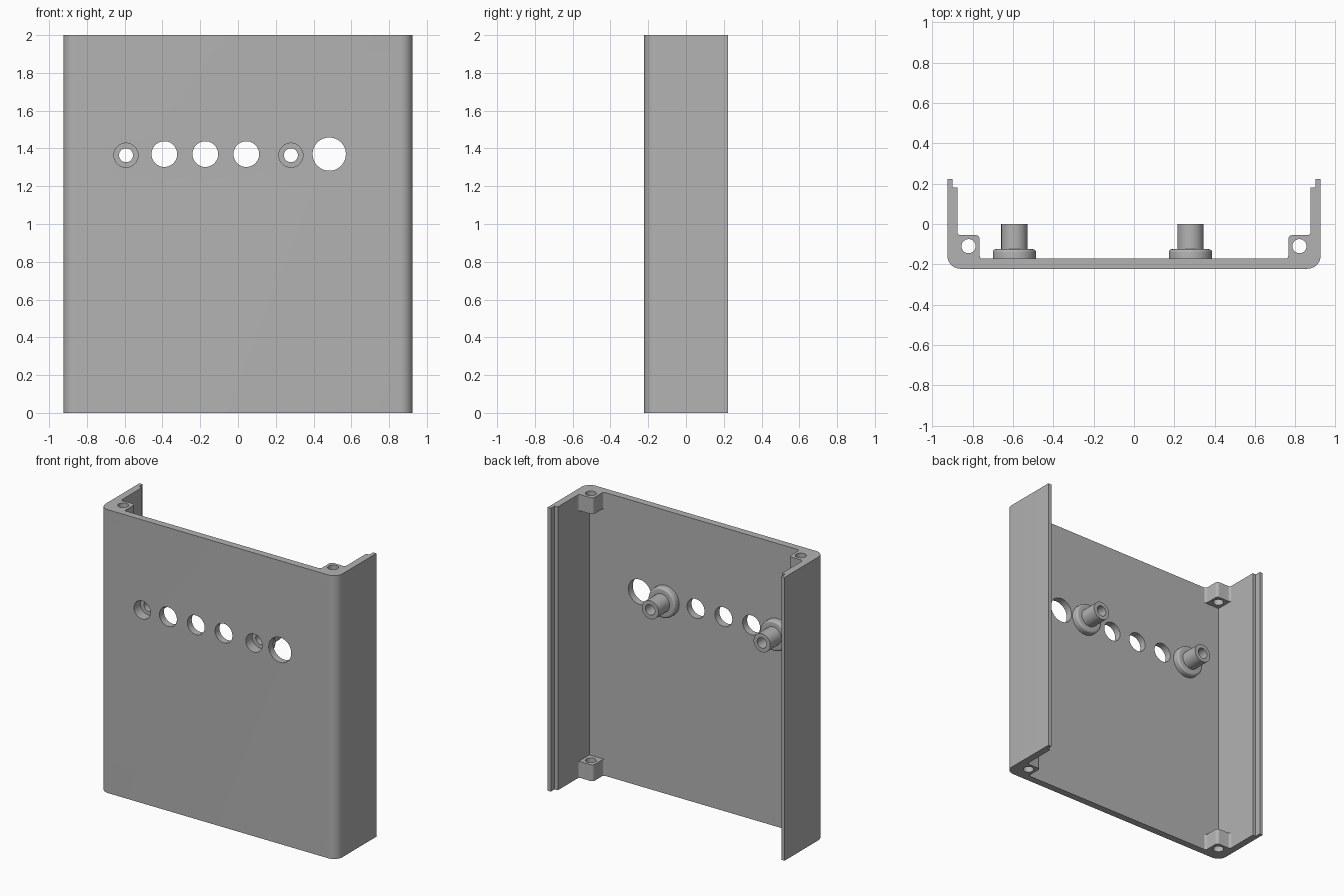
import bpy, bmesh, math
from mathutils import Vector, Matrix

cube = bpy.data.objects.get("Cube")
if cube:
    bpy.data.objects.remove(cube, do_unlink=True)

grey = bpy.data.materials.new("plain_grey")
grey.use_nodes = True
grey.diffuse_color = (0.45, 0.45, 0.45, 1)
grey.node_tree.nodes["Principled BSDF"].inputs["Base Color"].default_value = grey.diffuse_color

HEIGHT = 2.0
FLOOR = -0.172          # inner surface of the front panel
WALL = 0.875            # inner surface of the side walls
BLOCK = 0.115           # height of a corner block


def arc(cx, cy, r, start, end, steps=8):
    return [(cx + r * math.cos(math.radians(start + (end - start) * i / steps)),
             cy + r * math.sin(math.radians(start + (end - start) * i / steps)))
            for i in range(steps + 1)]


def finish(name, bm):
    bmesh.ops.recalc_face_normals(bm, faces=bm.faces)
    mesh = bpy.data.meshes.new(name)
    bm.to_mesh(mesh)
    bm.free()
    mesh.materials.append(grey)
    obj = bpy.data.objects.new(name, mesh)
    bpy.context.collection.objects.link(obj)
    return obj


def extrude(name, outline, z0, z1):
    bm = bmesh.new()
    face = bm.faces.new([bm.verts.new((x, y, z0)) for x, y in outline])
    new = bmesh.ops.extrude_face_region(bm, geom=[face])["geom"]
    bmesh.ops.translate(bm, vec=(0, 0, z1 - z0),
                        verts=[v for v in new if isinstance(v, bmesh.types.BMVert)])
    return finish(name, bm)


def cylinder(name, centre, radius, depth, along_y=False):
    bm = bmesh.new()
    turn = Matrix.Rotation(math.pi / 2, 4, "X") if along_y else Matrix()
    bmesh.ops.create_cone(bm, cap_ends=True, segments=48, radius1=radius, radius2=radius,
                          depth=depth, matrix=Matrix.Translation(centre) @ turn)
    return finish(name, bm)


def cut(obj, cutter):
    mod = obj.modifiers.new("hole", "BOOLEAN")
    mod.operation = "DIFFERENCE"
    mod.solver = "EXACT"
    mod.object = cutter
    bpy.context.view_layer.objects.active = obj
    bpy.ops.object.modifier_apply(modifier=mod.name)
    bpy.data.objects.remove(cutter, do_unlink=True)


def lathe_y(name, profile, centre):
    # profile holds (radius, y) points of a closed ring section
    bm = bmesh.new()
    verts = [bm.verts.new((r, y, 0)) for r, y in profile]
    edges = [bm.edges.new((a, b)) for a, b in zip(verts, verts[1:] + verts[:1])]
    bmesh.ops.spin(bm, geom=verts + edges, cent=(0, 0, 0), axis=(0, 1, 0),
                   angle=math.tau, steps=48)
    bmesh.ops.remove_doubles(bm, verts=bm.verts, dist=1e-4)
    bmesh.ops.translate(bm, vec=centre, verts=bm.verts)
    return finish(name, bm)


parts = []

# Channel-shaped shell with rounded front corners and thin stepped lips
right_half = arc(0.86, -0.157, 0.065, -90, 0) + [
    (0.925, 0.222), (0.9, 0.222), (0.9, 0.18), (WALL, 0.18), (WALL, FLOOR)]
left_half = [(-x, y) for x, y in reversed(right_half)]
shell = extrude("shell", right_half + left_half, 0, HEIGHT)
parts.append(shell)

# Row of openings through the front panel
openings = [(-0.39, 1.37, 0.068), (-0.173, 1.37, 0.068), (0.044, 1.37, 0.068),
            (0.483, 1.37, 0.088), (-0.593, 1.364, 0.064), (0.28, 1.364, 0.064)]
for x, z, r in openings:
    cut(shell, cylinder("opening_cutter", Vector((x, -0.2, z)), r, 0.2, True))

# Screw bosses: flange, tube and recess for the screw head
boss = ([(0.064, FLOOR), (0.107, FLOOR)] + arc(0.092, -0.14, 0.015, 0, 90, 5)
        + [(0.065, -0.125), (0.065, 0), (0.037, 0), (0.037, -0.15), (0.064, -0.15)])
for name, x in (("right_boss", -0.593), ("left_boss", 0.28)):
    parts.append(lathe_y(name, boss, (x, 0, 1.364)))

# Drilled corner blocks with rounded edge and filleted feet
block = ([(WALL, FLOOR)] + arc(0.75, FLOOR + 0.015, 0.015, -90, 0, 4)
         + arc(0.785, -0.075, 0.02, 180, 90, 5)
         + arc(0.86, -0.04, 0.015, -90, 0, 4))
for side, s in (("left", 1), ("right", -1)):
    for level, z in (("lower", 0), ("upper", HEIGHT - BLOCK)):
        obj = extrude(f"{level}_{side}_block", [(s * x, y) for x, y in block], z, z + BLOCK)
        cut(obj, cylinder("screw_cutter", Vector((s * 0.82, -0.11, z + BLOCK / 2)), 0.035, 0.3))
        parts.append(obj)

# Smooth the curved surfaces, keep the edges sharp
bpy.ops.object.select_all(action="DESELECT")
for obj in parts:
    obj.select_set(True)
bpy.context.view_layer.objects.active = shell
bpy.ops.object.shade_smooth_by_angle(angle=math.radians(30))
